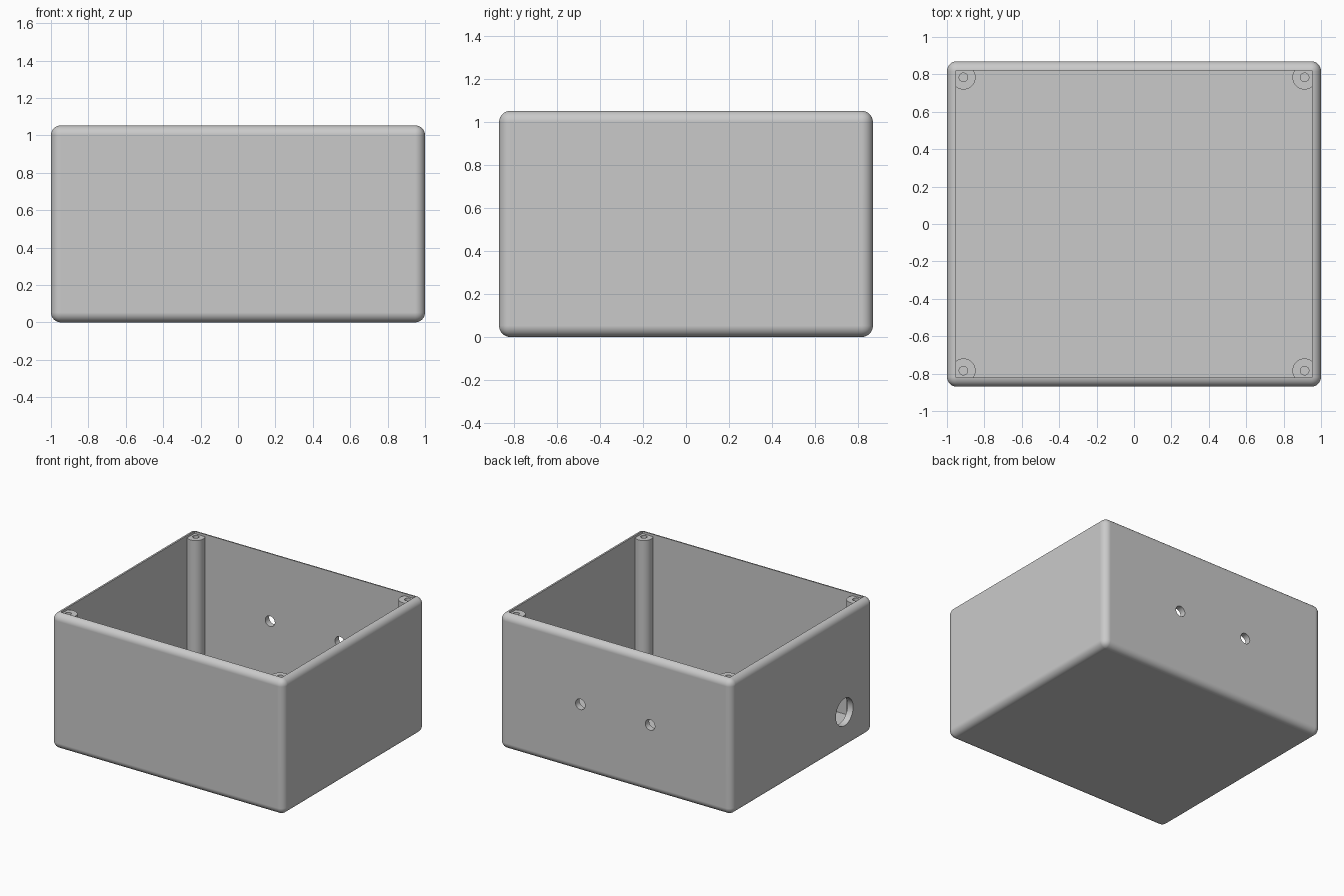
import bpy, bmesh, math
from mathutils import Matrix, Vector

cube = bpy.data.objects.get("Cube")
if cube:
    bpy.data.objects.remove(cube, do_unlink=True)

HALF_X, HALF_Y, HEIGHT = 1.0, 0.87, 1.053
WALL, FLOOR, FILLET = 0.048, 0.096, 0.053

grey = bpy.data.materials.new("plain_grey")
grey.use_nodes = True
colour = (0.59, 0.59, 0.59, 1)
grey.diffuse_color = colour
grey.node_tree.nodes["Principled BSDF"].inputs["Base Color"].default_value = colour


def add_object(name, bm):
    bmesh.ops.recalc_face_normals(bm, faces=bm.faces)
    mesh = bpy.data.meshes.new(name)
    bm.to_mesh(mesh)
    bm.free()
    mesh.materials.append(grey)
    obj = bpy.data.objects.new(name, mesh)
    bpy.context.collection.objects.link(obj)
    return obj


def box(name, low, high, fillet=0):
    low, high = Vector(low), Vector(high)
    bm = bmesh.new()
    bmesh.ops.create_cube(bm, size=1, matrix=Matrix.Translation((low + high) / 2)
                          @ Matrix.Diagonal((*(high - low), 1)))
    if fillet:
        bmesh.ops.bevel(bm, geom=bm.edges[:], offset=fillet, segments=8,
                        profile=0.5, affect='EDGES')
    return add_object(name, bm)


def drill(name, radius, centre, axis):
    bm = bmesh.new()
    turn = Matrix.Rotation(math.pi / 2, 4, axis)
    bmesh.ops.create_cone(bm, cap_ends=True, segments=48, radius1=radius,
                          radius2=radius, depth=0.2,
                          matrix=Matrix.Translation(centre) @ turn)
    return add_object(name, bm)


def activate(obj):
    bpy.ops.object.select_all(action='DESELECT')
    obj.select_set(True)
    bpy.context.view_layer.objects.active = obj


def cut(target, cutter):
    mod = target.modifiers.new("cut", 'BOOLEAN')
    mod.operation, mod.solver, mod.object = 'DIFFERENCE', 'EXACT', cutter
    activate(target)
    bpy.ops.object.modifier_apply(modifier=mod.name)
    bpy.data.objects.remove(cutter, do_unlink=True)


def smooth(obj):
    activate(obj)
    bpy.ops.object.shade_smooth_by_angle(angle=math.radians(30))
    mod = obj.modifiers.new("flat_face_normals", 'WEIGHTED_NORMAL')
    mod.keep_sharp = True


# Open-topped case with rounded outer edges
case = box("case", (-HALF_X, -HALF_Y, 0), (HALF_X, HALF_Y, HEIGHT), FILLET)
inner_x, inner_y = HALF_X - WALL, HALF_Y - WALL
cut(case, box("cavity", (-inner_x, -inner_y, FLOOR), (inner_x, inner_y, HEIGHT + 0.2)))

# Two small holes in the back, one large hole in a side
for x in (-0.3, 0.3):
    cut(case, drill("back_hole", 0.041, (x, HALF_Y, HEIGHT / 2), 'X'))
cut(case, drill("cable_hole", 0.106, (-HALF_X, -0.52, 0.283), 'Y'))
smooth(case)


# Screw posts, turned from a half profile with a blind hole in the top
def screw_post(name, x, y):
    outer, bore, top, depth = 0.065, 0.023, 1.035, 0.3
    base = FLOOR - 0.01
    profile = [(0, base), (outer, base), (outer, top), (bore, top),
               (bore, top - depth), (0, top - depth)]
    bm = bmesh.new()
    verts = [bm.verts.new((r, 0, z)) for r, z in profile]
    edges = [bm.edges.new(pair) for pair in zip(verts, verts[1:])]
    bmesh.ops.spin(bm, geom=verts + edges, cent=(0, 0, 0), axis=(0, 0, 1),
                   angle=math.tau, steps=40)
    bmesh.ops.remove_doubles(bm, verts=bm.verts, dist=0.0001)
    post = add_object(name, bm)
    post.location = (x, y, 0)
    smooth(post)


for end, sy in (("front", -1), ("back", 1)):
    for side, sx in (("right", -1), ("left", 1)):
        screw_post(f"{end}_{side}_screw_post", sx * 0.912, sy * 0.784)
